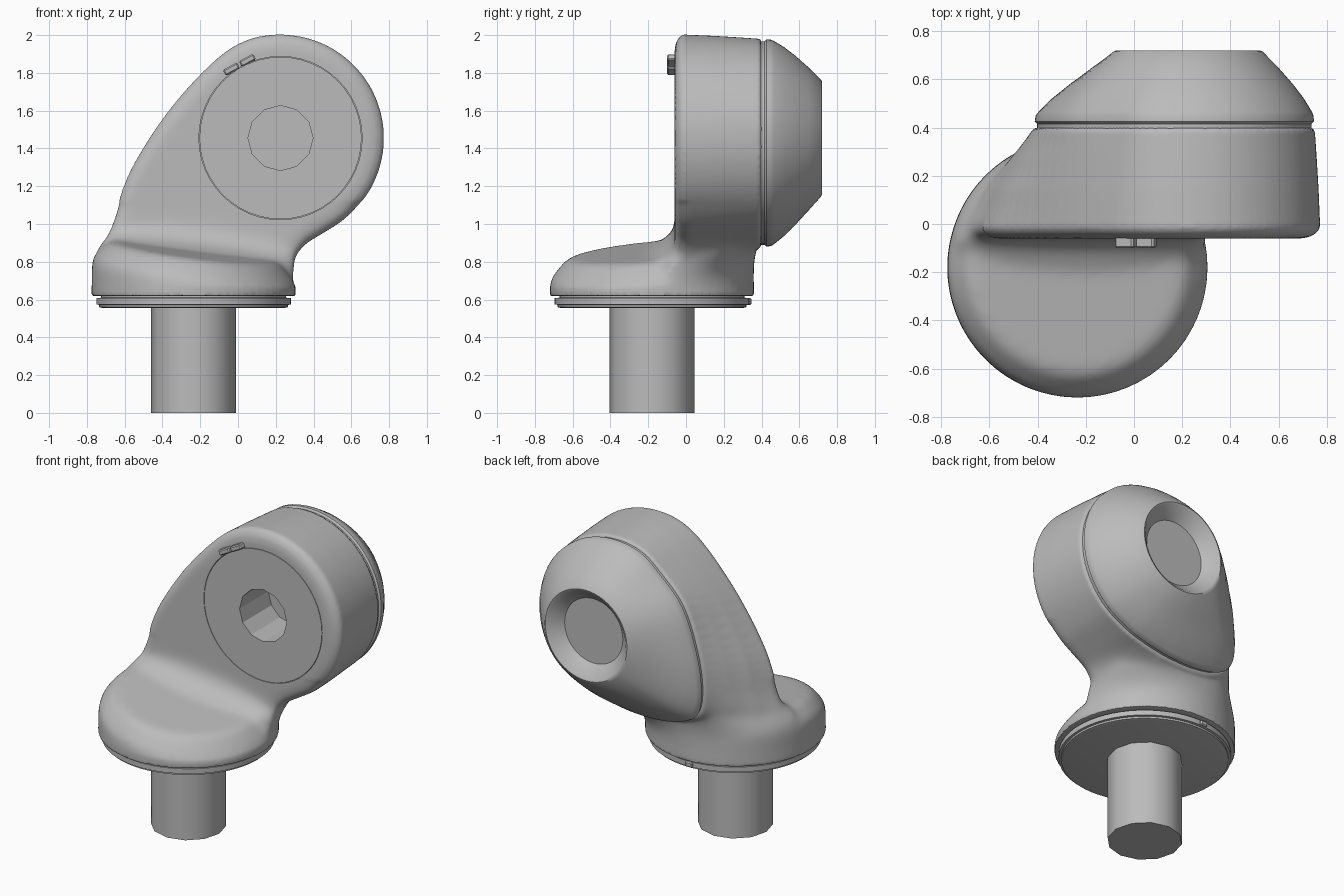
import bpy, bmesh, math
from mathutils import Vector

cube = bpy.data.objects.get("Cube")
if cube:
    bpy.data.objects.remove(cube, do_unlink=True)

grey = bpy.data.materials.new("plain grey")
grey.use_nodes = True
grey.diffuse_color = (0.5, 0.5, 0.5, 1)
grey.node_tree.nodes["Principled BSDF"].inputs["Base Color"].default_value = (0.5, 0.5, 0.5, 1)


def activate(obj):
    bpy.ops.object.select_all(action="DESELECT")
    obj.select_set(True)
    bpy.context.view_layer.objects.active = obj


def finish(name, bm, angle=35):
    bmesh.ops.recalc_face_normals(bm, faces=bm.faces)
    mesh = bpy.data.meshes.new(name)
    bm.to_mesh(mesh)
    bm.free()
    mesh.materials.append(grey)
    obj = bpy.data.objects.new(name, mesh)
    bpy.context.collection.objects.link(obj)
    activate(obj)
    bpy.ops.object.shade_smooth_by_angle(angle=math.radians(angle))
    return obj


def loft(name, rings, angle=35):
    """Skin closed rings of equal length and cap both ends."""
    bm = bmesh.new()
    rows = [[bm.verts.new(p) for p in ring] for ring in rings]
    n = len(rows[0])
    for a, b in zip(rows, rows[1:]):
        for i in range(n):
            j = (i + 1) % n
            bm.faces.new((a[i], a[j], b[j], b[i]))
    bm.faces.new(rows[0])
    bm.faces.new(rows[-1])
    return finish(name, bm, angle)


def spline(points, steps, closed):
    """Catmull-Rom curve through the control points."""
    pts = [Vector(p) for p in points]
    n = len(pts)
    get = (lambda i: pts[i % n]) if closed else (lambda i: pts[max(0, min(n - 1, i))])
    out = []
    for i in range(n if closed else n - 1):
        p, q, r, s = (get(i + k) for k in (-1, 0, 1, 2))
        for k in range(steps):
            t = k / steps
            out.append(0.5 * (2 * q + (r - p) * t + (2 * p - 5 * q + 4 * r - s) * t * t
                              + (3 * q - p - 3 * r + s) * t ** 3))
    return out if closed else out + [pts[-1]]


def lathe_z(name, centre, profile, sides=64, angle=35):
    loft(name, [[(centre.x + r * math.cos(math.tau * i / sides),
                  centre.y + r * math.sin(math.tau * i / sides), z)
                 for i in range(sides)] for r, z in profile], angle)


def box(name, location, size, tilt=0):
    bm = bmesh.new()
    bmesh.ops.create_cube(bm, size=1)
    bmesh.ops.scale(bm, vec=size, verts=bm.verts)
    bmesh.ops.bevel(bm, geom=bm.edges[:], offset=min(size) * 0.2, segments=1, affect="EDGES")
    obj = finish(name, bm)
    obj.location = location
    obj.rotation_euler.y = tilt


# Shaft and washer under the foot
FOOT = Vector((-0.235, -0.18))
lathe_z("shaft", FOOT, [(0.225, 0), (0.225, 0.58)], 12)
lathe_z("washer", FOOT, [(0.48, 0.555), (0.5, 0.56), (0.5, 0.572), (0.515, 0.574),
                         (0.515, 0.607), (0.49, 0.61), (0.49, 0.64)])
box("washer_tab", (-0.26, 0.325, 0.59), (0.05, 0.045, 0.035))


# Round foot with a sloping top
def slope(x, y):
    return -0.126 * (x - FOOT.x) + 0.09 * (y - FOOT.y)


foot_rings = []
for r, z, k in [(0.54, 0.618, 0), (0.54, 0.735, 0.9), (0.53, 0.765, 1),
                (0.465, 0.838, 1), (0.445, 0.852, 1), (0.42, 0.857, 1)]:
    ring = []
    for i in range(64):
        a = math.tau * i / 64
        x, y = FOOT.x + r * math.cos(a), FOOT.y + r * math.sin(a)
        ring.append((x, y, z + k * slope(x, y)))
    foot_rings.append(ring)
foot = loft("foot", foot_rings)

# Arm outlines in x and z: round head, sweeping down to the foot
HEAD = Vector((0.225, 1.455))


def arc(radius):
    return [HEAD + radius * Vector((math.cos(math.radians(a)), math.sin(math.radians(a))))
            for a in range(-50, 111, 20)]


front = spline(arc(0.548) + [(-0.14, 1.85), (-0.375, 1.59), (-0.57, 1.285), (-0.655, 1.045),
                             (-0.7, 0.87), (-0.55, 0.75), (-0.2, 0.72), (0.2, 0.74),
                             (0.295, 0.81), (0.36, 0.89), (0.47, 0.96)], 5, True)
back = spline(arc(0.525) + [(-0.1, 1.845), (-0.275, 1.66), (-0.38, 1.38), (-0.415, 1.14),
                            (-0.385, 0.98), (-0.28, 0.91), (-0.12, 0.88), (0.04, 0.88),
                            (0.16, 0.895), (0.28, 0.92), (0.4, 0.96)], 5, True)


def at(points, y):
    return [(p.x, y, p.y) for p in points]


def inset(points, d):
    return [p - (p - HEAD).normalized() * d for p in points]


def circle(points, r):
    return [HEAD + (p - HEAD).normalized() * r for p in points]


def mix(a, b, t):
    return [p.lerp(q, t) for p, q in zip(a, b)]


arm = loft("arm", [at(circle(front, 0.3), -0.06), at(inset(front, 0.075), -0.06),
                   at(inset(front, 0.04), -0.052), at(inset(front, 0.012), -0.035),
                   at(front, -0.015), at(mix(front, back, 0.28), 0.14),
                   at(mix(front, back, 0.62), 0.27), at(back, 0.4)])

# Neck blending the foot into the arm, with a fillet at the front
arm_side = spline([(0.31, -0.03), (0.3, 0.22), (0.12, 0.38), (-0.2, 0.39),
                   (-0.41, 0.36), (-0.54, 0.18), (-0.63, -0.03)], 6, False)
n = len(arm_side)
foot_side = [FOOT + 0.538 * Vector((math.cos(a), math.sin(a)))
             for a in (math.radians(8 + 164 * i / (n - 1)) for i in range(n))]
neck_rings = []
for z, w, k, y_front in [(0.63, 0, 0, -0.2), (0.72, 0, 0.7, -0.2), (0.79, 0.1, 1, -0.2),
                         (0.85, 0.36, 1, -0.2), (0.868, 0.47, 1, -0.165),
                         (0.89, 0.6, 1, -0.12), (0.925, 0.78, 1, -0.085),
                         (0.97, 0.92, 1, -0.065), (1.03, 1, 1, -0.055)]:
    side = mix(foot_side, arm_side, w)
    last, first = side[-1], side[0]
    for i in range(1, 16):
        u = i / 16
        p = last.lerp(first, u)
        p.y += (y_front - p.y) * math.sin(math.pi * u) ** 0.5
        side.append(p)
    neck_rings.append([(p.x, p.y, z + k * slope(p.x, -0.12)) for p in side])
neck = loft("neck", neck_rings)

# Fuse foot, neck and arm into one body and soften the joints
activate(arm)
foot.select_set(True)
neck.select_set(True)
bpy.ops.object.join()
body = bpy.context.object
body.name = "body"
remesh = body.modifiers.new("fuse", "REMESH")
remesh.mode = "VOXEL"
remesh.voxel_size = 0.013
bpy.ops.object.modifier_apply(modifier="fuse")
bm = bmesh.new()
bm.from_mesh(body.data)
joint = [v for v in bm.verts if 0.67 < v.co.z < 1.12 and v.co.y < 0.37]
for region, rounds in ((joint, 25), ([v for v in bm.verts if v.co.z > 0.64], 2)):
    for _ in range(rounds):
        bmesh.ops.smooth_vert(bm, verts=region, factor=0.5,
                              use_axis_x=True, use_axis_y=True, use_axis_z=True)
bm.to_mesh(body.data)
bm.free()


# Round pocket in the front of the body, and a disc with a faceted bolt hole in it
def hub_ring(r, y, sides=48):
    ring = []
    for i in range(48):
        a = math.tau * i / 48
        step = math.tau / sides
        k = math.cos(step / 2) / math.cos(a % step - step / 2)
        ring.append((HEAD.x + r * k * math.cos(a), y, HEAD.y + r * k * math.sin(a)))
    return ring


cutter = loft("pocket_cutter", [hub_ring(0.432, -0.2), hub_ring(0.432, 0.25)])
activate(body)
pocket = body.modifiers.new("pocket", "BOOLEAN")
pocket.operation = "DIFFERENCE"
pocket.solver = "EXACT"
pocket.object = cutter
bpy.ops.object.modifier_apply(modifier="pocket")
bpy.data.objects.remove(cutter, do_unlink=True)
bpy.ops.object.shade_smooth_by_angle(angle=math.radians(40))
loft("hub_disc", [hub_ring(0.429, 0.25), hub_ring(0.429, -0.06),
                  hub_ring(0.172, -0.06, 12), hub_ring(0.172, 0.24, 12)], 25)

# Domed rear cap ending in a dished recess
rear = [at(inset(back, 0.014), 0.38), at(inset(back, 0.014), 0.415), at(inset(back, 0.003), 0.425)]
round_end = circle(back, 0.305)
for y, t in [(0.45, 0.02), (0.465, 0.05), (0.52, 0.2), (0.58, 0.41), (0.65, 0.69), (0.715, 0.98)]:
    rear.append(at(mix(back, round_end, t), y))
rear += [at(circle(back, r), y) for r, y in [(0.298, 0.72), (0.285, 0.715), (0.212, 0.64)]]
loft("rear_cap", rear, 40)

# Small latch above the disc
for i, (x, z) in enumerate([(-0.035, 1.82), (0.05, 1.866)]):
    box(f"latch_{i + 1}", (x, -0.075, z), (0.085, 0.05, 0.035), math.radians(-28))
